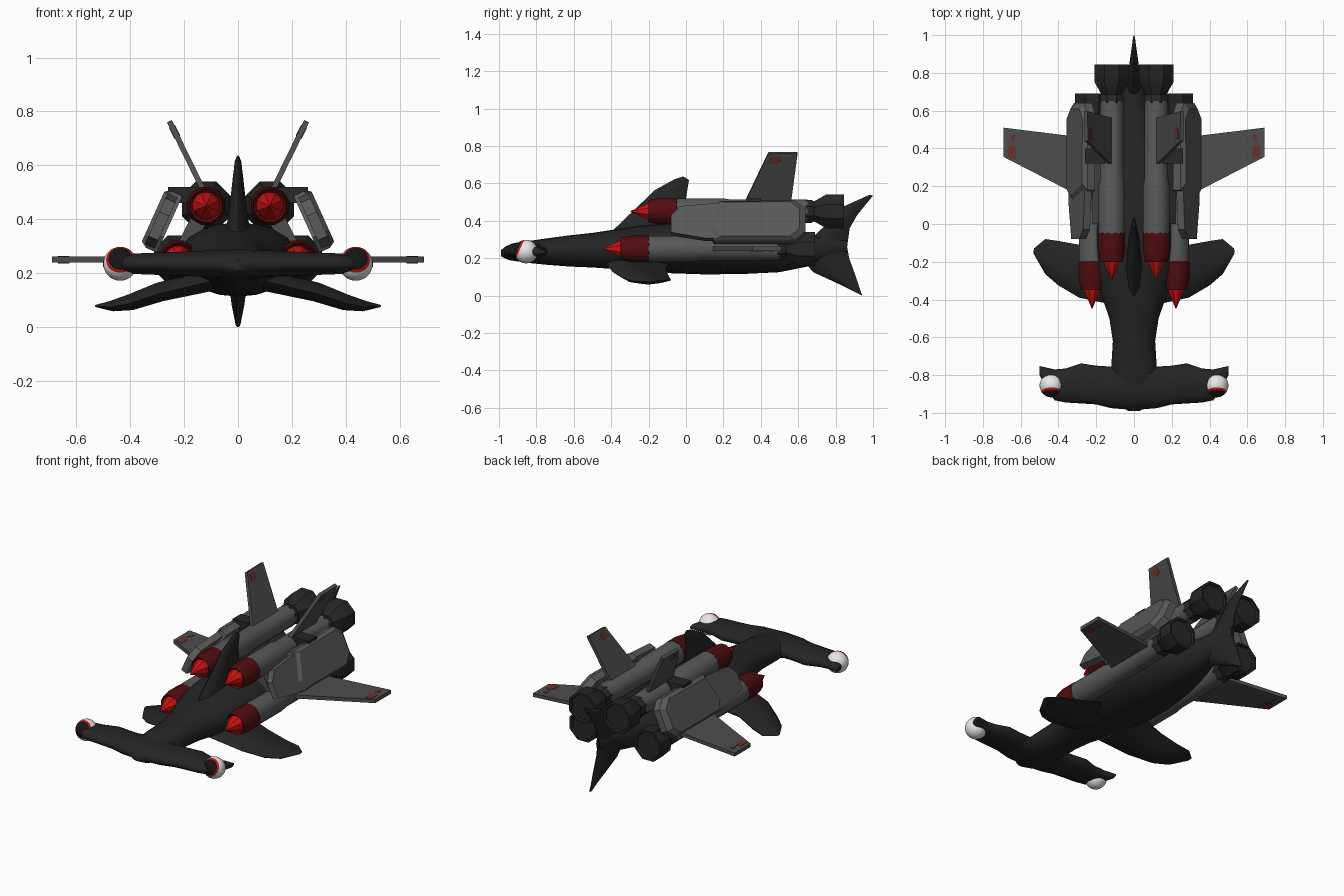
import bpy, bmesh, math
from mathutils import Vector, Matrix

if "Cube" in bpy.data.objects:
    bpy.data.objects.remove(bpy.data.objects["Cube"])


def mat(name, *rgb):
    m = bpy.data.materials.new(name)
    m.diffuse_color = (*rgb, 1)
    m.use_nodes = True
    m.node_tree.nodes["Principled BSDF"].inputs["Base Color"].default_value = m.diffuse_color
    return m


SKIN = mat("dark skin", .018, .018, .018)
GREY = mat("engine grey", .10, .10, .10)
FIN = mat("fin grey", .075, .075, .075)
NOZZLE = mat("nozzle black", .02, .02, .021)
DARK_RED = mat("dark red", .08, .004, .005)
RED = mat("bright red", .6, .006, .006)
WHITE = mat("eye white", .85, .85, .85)
BLACK = mat("pupil black", .008, .008, .008)
SPOT = mat("faded red", .15, .03, .025)


def finish(name, bm, mats, mirror=False, angle=None):
    bmesh.ops.recalc_face_normals(bm, faces=bm.faces)
    me = bpy.data.meshes.new(name)
    bm.to_mesh(me)
    bm.free()
    ob = bpy.data.objects.new(name, me)
    bpy.context.collection.objects.link(ob)
    for m in mats:
        me.materials.append(m)
    if angle:
        bpy.ops.object.select_all(action='DESELECT')
        ob.select_set(True)
        bpy.context.view_layer.objects.active = ob
        bpy.ops.object.shade_smooth_by_angle(angle=math.radians(angle))
    if mirror:
        mod = ob.modifiers.new("mirror", 'MIRROR')
        mod.use_mirror_merge = False
    return ob


def loft(name, rings, mats, mirror=False, angle=None, ring_mats=None):
    """Bridge closed rings of equal length and cap both ends."""
    bm = bmesh.new()
    vs = [[bm.verts.new(p) for p in r] for r in rings]
    n = len(vs[0])
    for k, (a, b) in enumerate(zip(vs, vs[1:])):
        for i in range(n):
            f = bm.faces.new((a[i], a[(i + 1) % n], b[(i + 1) % n], b[i]))
            f.material_index = ring_mats[k] if ring_mats else 0
    for end, k in ((vs[0], 0), (vs[-1], -1)):
        f = bm.faces.new(end)
        f.material_index = ring_mats[k] if ring_mats else 0
    return finish(name, bm, mats, mirror, angle)


def circle(n, off=0.0):
    return [(math.cos(2 * math.pi * (i + off) / n), math.sin(2 * math.pi * (i + off) / n))
            for i in range(n)]


def spun(name, x, z, profile, n, mats, ring_mats=None, off=0.5):
    """Turned part along y; profile holds (y, radius)."""
    rings = [[(x + r * c, y, z + r * s) for c, s in circle(n, off)] for y, r in profile]
    return loft(name, rings, mats, True, 35, ring_mats)


def fin(name, stations, normal, mirror=False):
    """Fish fin: stations of (leading point, trailing point, half thickness)."""
    nrm = Vector(normal).normalized()
    shape = [(0, 0), (.1, .6), (.35, 1), (.7, .7), (1, .08),
             (1, -.08), (.7, -.7), (.35, -1), (.1, -.6)]
    rings = [[Vector(a).lerp(Vector(b), t) + nrm * (h * s) for t, s in shape]
             for a, b, h in stations]
    return loft(name, rings, [SKIN], mirror, 50)


def slab(name, pts, normal, half, m, taper=1.0):
    """Flat panel around an outline, with an optionally smaller outer face."""
    pts = [Vector(p) for p in pts]
    nrm = Vector(normal).normalized() * half
    mid = sum(pts, Vector()) / len(pts)
    rings = [[p - nrm for p in pts]]
    if taper < 1:
        rings.append([p + nrm * .3 for p in pts])
    rings.append([mid.lerp(p, taper) + nrm for p in pts])
    return loft(name, rings, [m], True)


# Body: y, half width, top, bottom
sections = [(-.99, .03, .245, .21), (-.95, .09, .265, .19), (-.85, .12, .29, .175),
            (-.75, .12, .305, .165), (-.62, .112, .322, .155), (-.5, .13, .335, .15),
            (-.4, .165, .35, .143), (-.25, .21, .375, .13), (-.1, .225, .388, .12),
            (.1, .22, .385, .113), (.3, .185, .365, .115), (.5, .125, .335, .125),
            (.65, .075, .32, .155), (.78, .04, .32, .2), (.86, .012, .3, .23)]
loft("body", [[(w * c, y, (t + b) / 2 + (t - b) / 2 * s) for c, s in circle(20)]
              for y, w, t, b in sections], [SKIN], angle=60)

# Wide hammer head: x, front y, back y, half height
half = [(0, -.985, -.70, .055), (.12, -.975, -.755, .05), (.2, -.955, -.75, .046),
        (.28, -.95, -.738, .043), (.36, -.945, -.765, .04), (.42, -.933, -.77, .036),
        (.465, -.87, -.76, .026), (.5, -.80, -.752, .012)]
stations = [(-x, a, b, h) for x, a, b, h in half[:0:-1]] + half
loft("head", [[(x, (a + b) / 2 + (b - a) / 2 * c, .235 + h * s) for c, s in circle(14)]
              for x, a, b, h in stations], [SKIN], angle=60)

# Eyes, with the sphere's pole turned to the gaze
gaze = Vector((0, -.91, .41)).normalized()
bm = bmesh.new()
bmesh.ops.create_uvsphere(bm, u_segments=28, v_segments=16, radius=.063)
bm.transform(Vector((0, 0, 1)).rotation_difference(gaze).to_matrix().to_4x4())
for f in bm.faces:
    a = math.degrees(gaze.angle(f.calc_center_median()))
    f.material_index = 2 if a < 45 else 1 if a < 56 else 0
bm.transform(Matrix.Translation((.437, -.855, .235)))
finish("eye", bm, [WHITE, RED, BLACK], True, 60)

# Dorsal, tail and pectoral fins
fin("dorsal_fin", [((0, -.42, .32), (0, .06, .34), .05), ((0, -.29, .445), (0, .01, .43), .032),
                   ((0, -.165, .565), (0, .0, .52), .02), ((0, -.06, .622), (0, .013, .6), .012),
                   ((0, -.016, .637), (0, .016, .618), .006)], (1, 0, 0))
fin("tail_upper", [((0, .62, .26), (0, .86, .25), .045), ((0, .74, .37), (0, .875, .36), .032),
                   ((0, .84, .475), (0, .915, .43), .022), ((0, .98, .538), (0, 1.0, .535), .005)],
    (1, 0, 0))
fin("tail_lower", [((0, .60, .22), (0, .86, .27), .045), ((0, .68, .125), (0, .872, .2), .032),
                   ((0, .80, .07), (0, .905, .11), .024), ((0, .925, .008), (0, .942, .0), .008)],
    (1, 0, 0))
fin("pectoral_fin", [((.1, -.43, .17), (.1, -.08, .18), .04),
                     ((.29, -.39, .125), (.29, -.11, .14), .036),
                     ((.40, -.325, .088), (.40, -.09, .098), .03),
                     ((.47, -.265, .075), (.47, -.08, .082), .02),
                     ((.53, -.16, .077), (.53, -.13, .08), .004)], (.35, 0, 1), True)

# Four engines: x, z, cowl rear y, tube end y, nozzle end y
for label, x, z, y0, y1, y2 in (("upper", .118, .45, -.05, .65, .845),
                                ("lower", .222, .25, -.20, .50, .69)):
    spun(label + "_engine", x, z, [(y0, .071), (y0 + .25, .071), (y0 + .29, .064), (y1, .064)],
         16, [GREY])
    spun(label + "_cowl", x, z, [(y0 + .01, .06), (y0, .073), (y0 - .09, .073),
                                 (y0 - .15, .062), (y0 - .14, .052), (y0 - .08, .05)],
         12, [DARK_RED])
    spun(label + "_nose_cone", x, z, [(y0 - .06, .05), (y0 - .13, .056), (y0 - .17, .038),
                                      (y0 - .248, .002)], 8, [RED])
    spun(label + "_nozzle", x, z, [(y1 - .01, .067), (y1 + .02, .067), (y1 + .035, .058),
                                   (y1 + .10, .098), (y2, .098), (y2, .085), (y2 - .012, .08)],
         8, [NOZZLE])

# Pylon joining each pair of engines
slab("pylon", [(.118, 0, .45), (.118, .55, .45), (.222, .48, .25), (.222, 0, .25)],
     (.89, 0, .46), .03, FIN)


# Leaning armour plates over the engine pairs
def lean(y, z):
    return (.235 + (.505 - z) * .452, y, z)


OUT = (.91, 0, .41)
armour = [(.18, .50), (.58, .505), (.64, .46), (.64, .34), (.58, .29), (.15, .29), (.11, .345)]
slab("armour_plate", [lean(*p) for p in armour], OUT, .034, GREY, .86)
nose = [(-.08, .33), (-.08, .42), (-.03, .47), (.2, .49), (.2, .30), (.1, .30)]
slab("armour_front", [lean(*p) for p in nose], OUT, .02, GREY)
slab("vent", [(.15, .32, .49), (.26, .32, .49), (.26, .40, .49), (.15, .40, .49)],
     (0, 0, 1), .03, NOZZLE)

# Wings with faded markings on both faces
slab("wing", [(.22, .11, .25), (.35, .18, .25), (.69, .355, .25), (.69, .51, .25),
              (.35, .468, .25), (.22, .45, .25)], (0, 0, 1), .011, FIN)
slab("wing_mark", [(.625, .34, .25), (.668, .355, .25), (.668, .41, .25), (.64, .42, .25),
                   (.625, .40, .25)], (0, 0, 1), .0135, SPOT)
slab("wing_dot", [(.63, .44, .25), (.65, .44, .25), (.65, .47, .25), (.63, .47, .25)],
     (0, 0, 1), .0135, SPOT)


# Splayed upright fins
def splay(y, z):
    return (.125 + (z - .5) * .49, y, z)


SIDE = (.9, 0, -.44)
slab("upright_fin", [splay(*p) for p in ((.31, .49), (.44, .762), (.597, .764), (.56, .49))],
     SIDE, .01, FIN)
slab("upright_fin_mark", [splay(*p) for p in ((.445, .715), (.455, .745), (.50, .745),
                                              (.51, .72), (.48, .705))], SIDE, .0125, SPOT)
